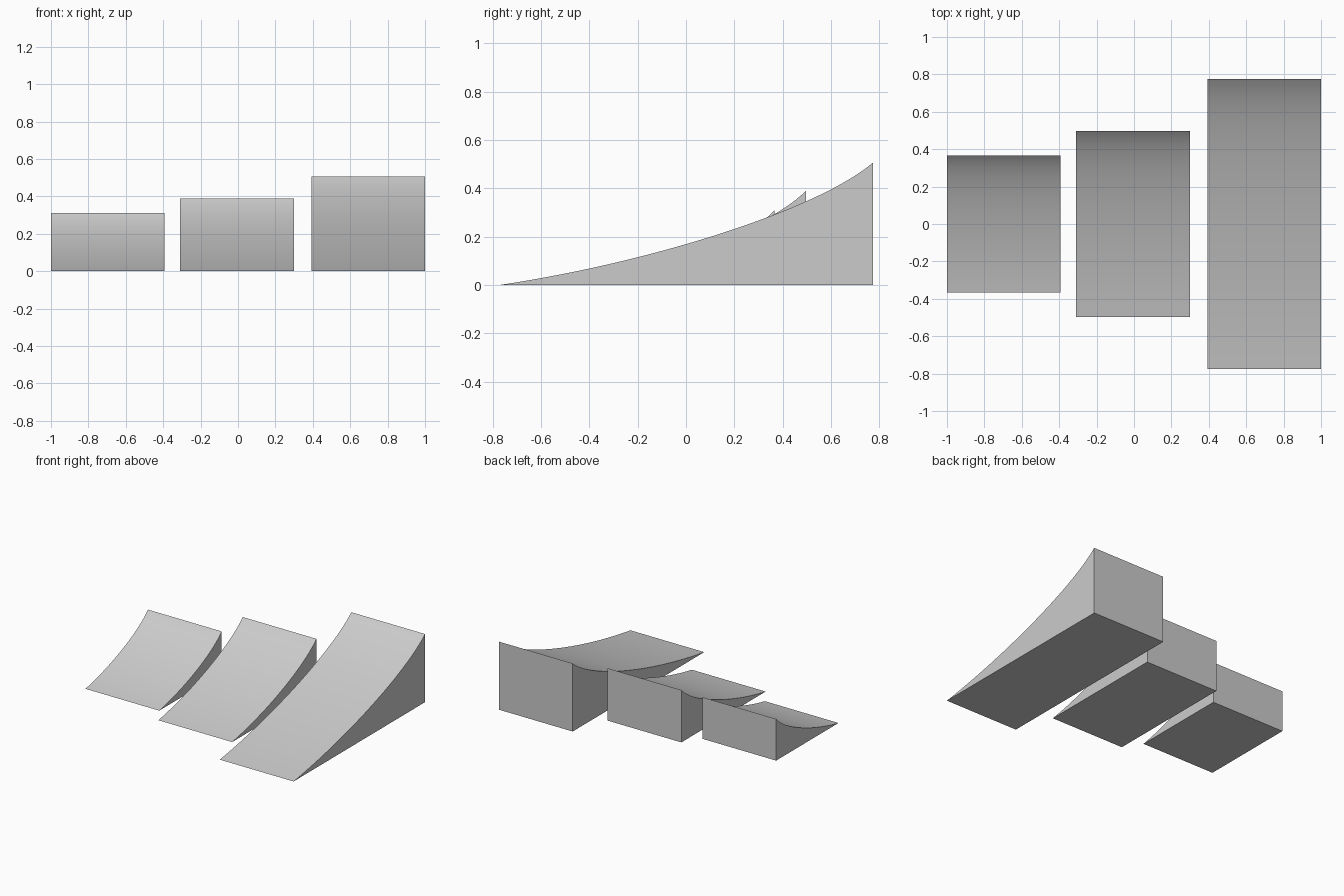
import bpy
import bmesh
from mathutils import Vector
from mathutils.geometry import interpolate_bezier

if "Cube" in bpy.data.objects:
    bpy.data.objects.remove(bpy.data.objects["Cube"])

# Shared hollow-curved slope, from front toe (0, 0) to back lip (1, 1)
SLOPE = interpolate_bezier(Vector((0, 0)), Vector((0.40, 0.18)),
                           Vector((0.85, 0.61)), Vector((1, 1)), 28)


def add_ramp(name, x0, x1, half_length, height):
    """Solid wedge: curved slope profile extruded across the width."""
    profile = [((p.x * 2 - 1) * half_length, p.y * height) for p in SLOPE]
    profile.append((half_length, 0))
    bm = bmesh.new()
    side = bm.faces.new([bm.verts.new((x0, y, z)) for y, z in profile])
    result = bmesh.ops.extrude_face_region(bm, geom=[side], use_keep_orig=True)
    moved = [g for g in result["geom"] if isinstance(g, bmesh.types.BMVert)]
    bmesh.ops.translate(bm, verts=moved, vec=(x1 - x0, 0, 0))
    bmesh.ops.recalc_face_normals(bm, faces=bm.faces)

    mesh = bpy.data.meshes.new(name)
    bm.to_mesh(mesh)
    bm.free()
    ramp = bpy.data.objects.new(name, mesh)
    bpy.context.collection.objects.link(ramp)

    # Smooth slope, crisp side, back and base edges
    bpy.ops.object.select_all(action='DESELECT')
    ramp.select_set(True)
    bpy.context.view_layer.objects.active = ramp
    bpy.ops.object.shade_smooth_by_angle(angle=0.35)


# Three ramps, growing in length and height from left to right
add_ramp("small_ramp", -1.0, -0.392, 0.367, 0.31)
add_ramp("medium_ramp", -0.309, 0.299, 0.496, 0.39)
add_ramp("large_ramp", 0.392, 1.0, 0.774, 0.507)
